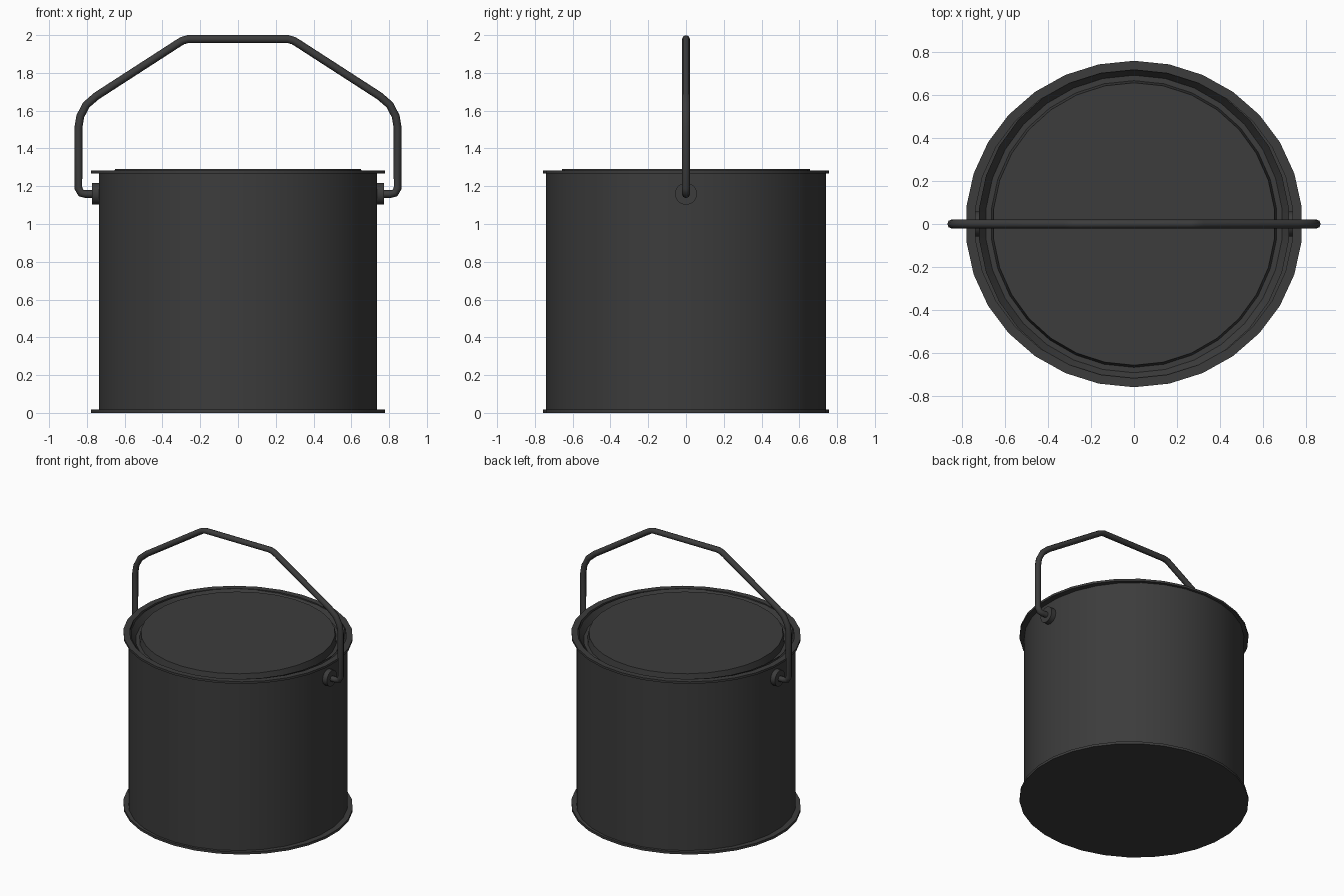
import bpy, math

if "Cube" in bpy.data.objects:
    bpy.data.objects.remove(bpy.data.objects["Cube"])

SIDES = 30
dark = bpy.data.materials.new("dark_metal")
dark.diffuse_color = (0.045, 0.045, 0.045, 1)
dark.use_nodes = True
dark.node_tree.nodes["Principled BSDF"].inputs["Base Color"].default_value = dark.diffuse_color


def finish(obj, angle=35):
    obj.data.materials.append(dark)
    bpy.ops.object.select_all(action='DESELECT')
    obj.select_set(True)
    bpy.context.view_layer.objects.active = obj
    bpy.ops.object.shade_smooth_by_angle(angle=math.radians(angle))


def lathe(name, profile, sx=1.0, closed=False):
    """Revolve (radius, z) points; an open profile gets end caps."""
    verts, faces, n = [], [], len(profile)
    for r, z in profile:
        for i in range(SIDES):
            a = math.pi / 2 + 2 * math.pi * i / SIDES
            verts.append((r * sx * math.cos(a), r * math.sin(a), z))
    for k in range(n if closed else n - 1):
        a, b = k * SIDES, (k + 1) % n * SIDES
        for i in range(SIDES):
            j = (i + 1) % SIDES
            faces.append((a + i, a + j, b + j, b + i))
    if not closed:
        faces.append(tuple(reversed(range(SIDES))))
        faces.append(tuple((n - 1) * SIDES + i for i in range(SIDES)))
    mesh = bpy.data.meshes.new(name)
    mesh.from_pydata(verts, [], faces)
    obj = bpy.data.objects.new(name, mesh)
    bpy.context.collection.objects.link(obj)
    finish(obj)
    return obj


# can wall
lathe("can_body", [(0.74, 0.012), (0.74, 1.272)])
bpy.data.objects["can_body"].data.polygons[-1].select = False

# slightly oval flanges: solid base, open ring at the top
lathe("base_rim", [(0.757, 0.0), (0.757, 0.018)], sx=1.033)
lathe("top_rim", [(0.757, 1.268), (0.757, 1.284), (0.715, 1.284), (0.715, 1.268)],
      sx=1.033, closed=True)

# open the top of the wall so the lid groove can sink below the rim
body = bpy.data.objects["can_body"].data
import bmesh
bm = bmesh.new()
bm.from_mesh(body)
bm.faces.ensure_lookup_table()
bmesh.ops.delete(bm, geom=[max(bm.faces, key=lambda f: f.calc_center_median().z)],
                 context='FACES_ONLY')
bm.to_mesh(body)
bm.free()

# pressed lid with sunken groove and raised centre
lid = lathe("lid", [(0.722, 1.284), (0.69, 1.24), (0.665, 1.24), (0.655, 1.292)])
bm = bmesh.new()
bm.from_mesh(lid.data)
bm.faces.ensure_lookup_table()
bottom = [f for f in bm.faces if len(f.verts) == SIDES and f.calc_center_median().z < 1.288]
bmesh.ops.delete(bm, geom=bottom, context='FACES_ONLY')
bmesh.ops.recalc_face_normals(bm, faces=bm.faces)
if max(bm.faces, key=lambda f: len(f.verts)).normal.z < 0:
    bmesh.ops.reverse_faces(bm, faces=bm.faces)
bm.to_mesh(lid.data)
bm.free()

# handle pivots
for side, name in ((-1, "left_ear"), (1, "right_ear")):
    bpy.ops.mesh.primitive_cylinder_add(vertices=24, radius=0.058, depth=0.06,
                                        location=(side * 0.742, 0, 1.16),
                                        rotation=(0, math.pi / 2, 0))
    bpy.context.object.name = name
    finish(bpy.context.object)

# bent wire handle, mirrored half path
half = [(0.74, 1.158), (0.805, 1.158), (0.831, 1.164), (0.845, 1.19), (0.845, 1.51),
        (0.835, 1.57), (0.804, 1.63), (0.75, 1.677), (0.315, 1.958), (0.293, 1.971),
        (0.265, 1.979)]
path = [(-x, z) for x, z in half] + half[::-1]
curve = bpy.data.curves.new("handle", 'CURVE')
curve.dimensions = '3D'
curve.bevel_depth = 0.021
curve.bevel_resolution = 2
curve.use_fill_caps = True
spline = curve.splines.new('POLY')
spline.points.add(len(path) - 1)
for p, (x, z) in zip(spline.points, path):
    p.co = (x, 0, z, 1)
handle = bpy.data.objects.new("handle", curve)
bpy.context.collection.objects.link(handle)
bpy.ops.object.select_all(action='DESELECT')
handle.select_set(True)
bpy.context.view_layer.objects.active = handle
bpy.ops.object.convert(target='MESH')
finish(bpy.context.object, 50)
